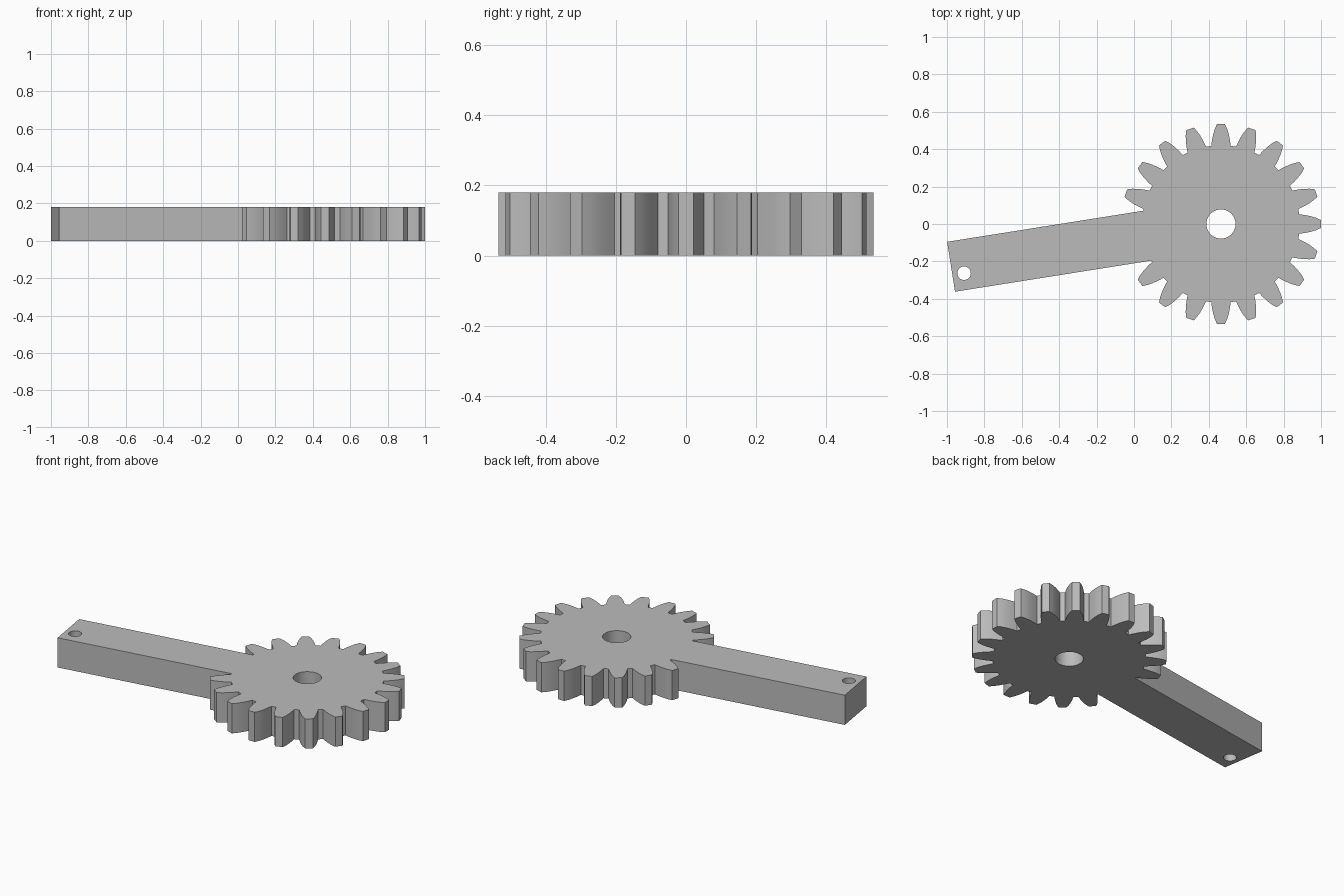
import bpy, bmesh
from math import sin, cos, asin, radians, pi
from mathutils import Vector

cube = bpy.data.objects.get("Cube")
if cube:
    bpy.data.objects.remove(cube, do_unlink=True)

HEIGHT = 0.18
CENTRE = Vector((0.465, 0.0))
TEETH, ROOT_R, TIP_R = 20, 0.421, 0.535
ARM_ANGLE, ARM_LENGTH, ARM_HALF = radians(189), 1.461, 0.135
ARM_DIR = Vector((cos(ARM_ANGLE), sin(ARM_ANGLE)))
ARM_SIDE = Vector((-ARM_DIR.y, ARM_DIR.x))
# radius and half width of a tooth, from root to tip
FLANK = [(ROOT_R, 0.052), (0.45, 0.048), (0.48, 0.042), (0.51, 0.033), (TIP_R, 0.021)]

steel = bpy.data.materials.new("plain grey")
steel.use_nodes = True
grey = (0.5, 0.5, 0.5, 1)
steel.diffuse_color = grey
steel.node_tree.nodes["Principled BSDF"].inputs["Base Color"].default_value = grey


def polar(radius, angle):
    return CENTRE + Vector((cos(angle), sin(angle))) * radius


def on_arm(along, across):
    return CENTRE + ARM_DIR * along + ARM_SIDE * across


def prism(name, outline, low, high):
    """Extrude a closed outline straight up."""
    bm = bmesh.new()
    base = bm.faces.new([bm.verts.new((p.x, p.y, low)) for p in outline])
    top = bmesh.ops.extrude_face_region(bm, geom=[base])["geom"]
    moved = [g for g in top if isinstance(g, bmesh.types.BMVert)]
    bmesh.ops.translate(bm, verts=moved, vec=(0, 0, high - low))
    bmesh.ops.recalc_face_normals(bm, faces=bm.faces)
    mesh = bpy.data.meshes.new(name)
    bm.to_mesh(mesh)
    bm.free()
    mesh.materials.append(steel)
    obj = bpy.data.objects.new(name, mesh)
    bpy.context.collection.objects.link(obj)
    return obj


# Toothed rim, with the arm in place of the two teeth it covers
outline = []
for i in range(TEETH):
    angle = 2 * pi * i / TEETH
    if i == 10:
        join = ROOT_R * cos(asin(ARM_HALF / ROOT_R))
        outline += [on_arm(join, -ARM_HALF), on_arm(ARM_LENGTH, -ARM_HALF),
                    on_arm(ARM_LENGTH, ARM_HALF), on_arm(join, ARM_HALF)]
    elif i != 11:
        outline += [polar(r, angle - asin(w / r)) for r, w in FLANK]
        outline += [polar(r, angle + asin(w / r)) for r, w in reversed(FLANK)]
gear = prism("gear_with_arm", outline, 0, HEIGHT)


# Shaft bore and off-centre pin hole
def drill(name, centre, radius, sides=48):
    ring = [centre + Vector((cos(a), sin(a))) * radius
            for a in (2 * pi * k / sides for k in range(sides))]
    cutter = prism(name, ring, -0.1, HEIGHT + 0.1)
    cutter.hide_render = True
    mod = gear.modifiers.new(name, 'BOOLEAN')
    mod.operation, mod.solver, mod.object = 'DIFFERENCE', 'EXACT', cutter
    bpy.context.view_layer.objects.active = gear
    bpy.ops.object.modifier_apply(modifier=mod.name)
    bpy.data.objects.remove(cutter, do_unlink=True)


drill("shaft_bore", CENTRE, 0.078)
drill("pin_hole", on_arm(ARM_LENGTH - 0.063, 0.045), 0.036)

bpy.ops.object.select_all(action='DESELECT')
gear.select_set(True)
bpy.context.view_layer.objects.active = gear
bpy.ops.object.shade_smooth_by_angle(angle=radians(20))
